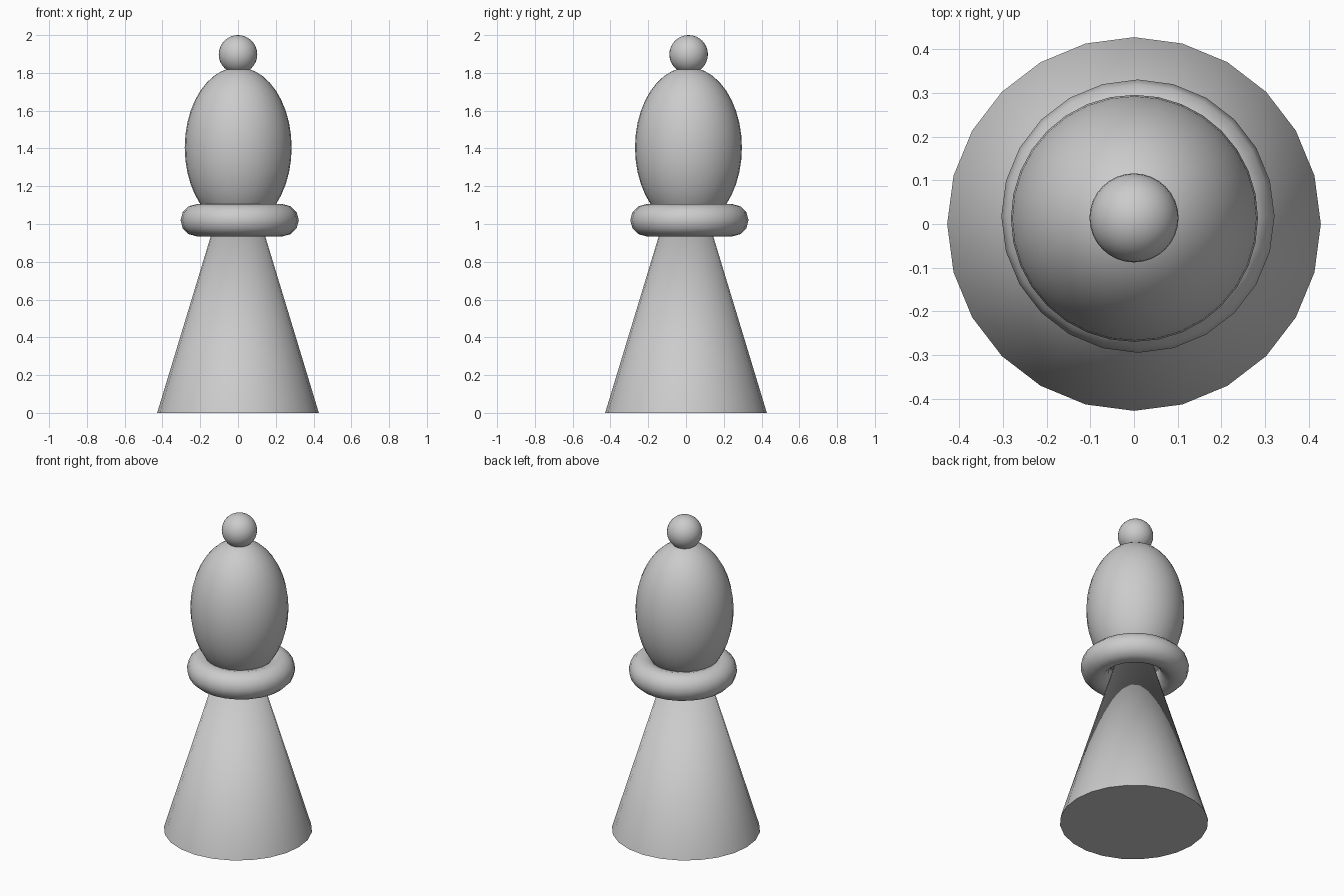
import bpy

if "Cube" in bpy.data.objects:
    bpy.data.objects.remove(bpy.data.objects["Cube"])


def finish(name, scale=(1, 1, 1)):
    obj = bpy.context.object
    obj.name = name
    obj.scale = scale
    bpy.ops.object.transform_apply(location=False, rotation=False, scale=True)
    bpy.ops.object.shade_smooth_by_angle(angle=0.7)
    return obj


# Tapered body, its tip hidden inside the head
BASE_R, BODY_H = 0.428, 1.41
bpy.ops.mesh.primitive_cone_add(vertices=24, radius1=BASE_R, radius2=0,
                                depth=BODY_H, location=(0, 0, BODY_H / 2))
finish("body")

# Collar ring, slightly off centre
bpy.ops.mesh.primitive_torus_add(major_segments=24, minor_segments=12,
                                 major_radius=0.228, minor_radius=0.085,
                                 location=(0.009, 0.018, 1.02))
finish("collar")

# Egg-shaped head
bpy.ops.mesh.primitive_uv_sphere_add(segments=32, ring_count=20, radius=1,
                                     location=(0.001, 0.013, 1.405))
finish("head", (0.283, 0.283, 0.425))

# Small ball on top
bpy.ops.mesh.primitive_uv_sphere_add(segments=32, ring_count=16, radius=0.102,
                                     location=(0, 0.014, 1.898))
finish("top_ball")
